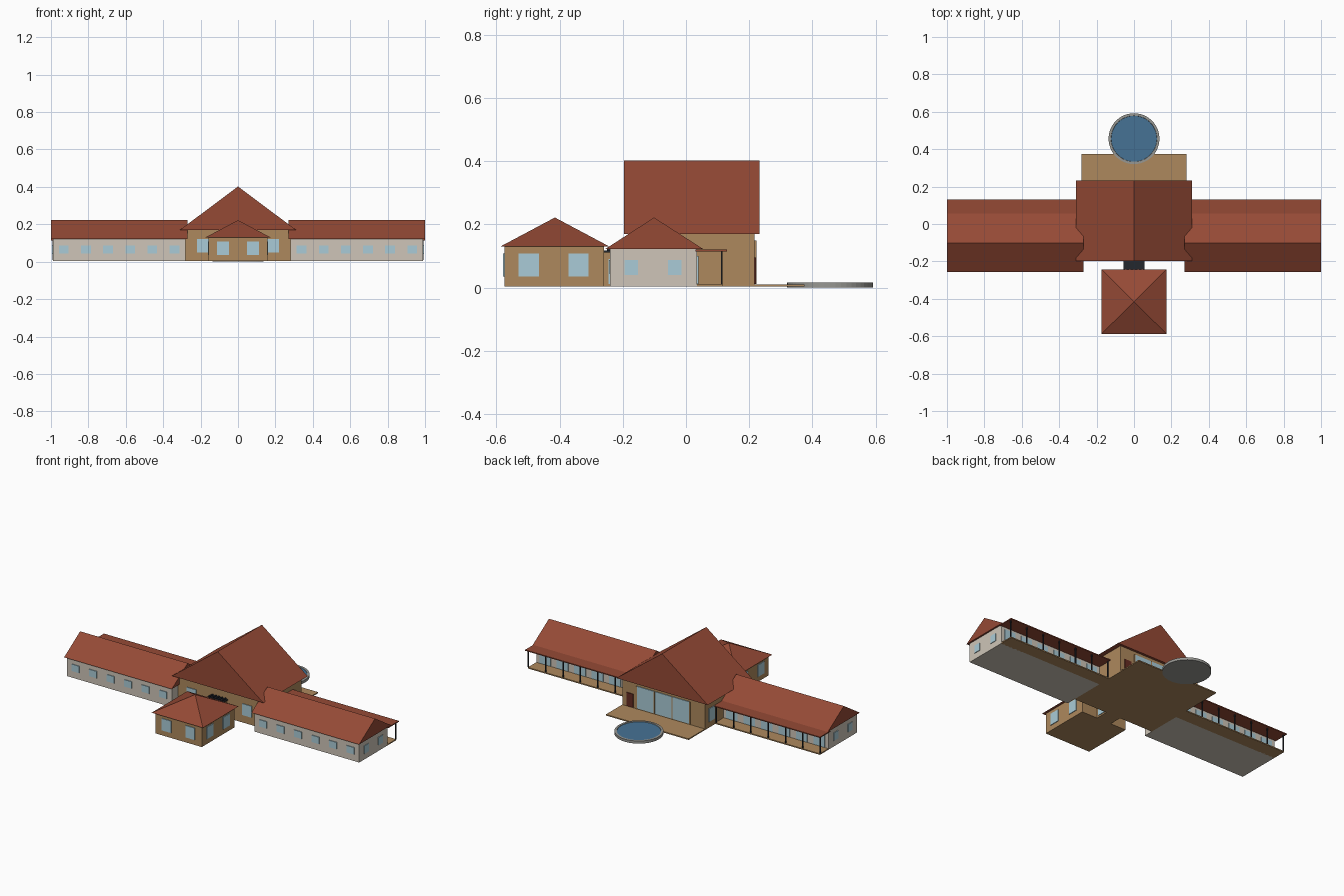
import bpy, bmesh
from mathutils import Matrix, Vector

cube = bpy.data.objects.get("Cube")
if cube:
    bpy.data.objects.remove(cube, do_unlink=True)


def material(name, r, g, b):
    m = bpy.data.materials.new(name)
    m.use_nodes = True
    m.diffuse_color = (r, g, b, 1)
    m.node_tree.nodes["Principled BSDF"].inputs["Base Color"].default_value = (r, g, b, 1)
    return m


RED = material("roof_red", .30, .068, .036)
TAN = material("tan_wall", .42, .25, .11)
CREAM = material("cream_wall", .62, .56, .48)
GLASS = material("pale_glass", .40, .60, .68)
DARK = material("dark_metal", .017, .02, .026)
DOOR = material("door_red_brown", .13, .025, .016)
STONE = material("pool_stone", .31, .31, .29)
WATER = material("pool_water", .061, .17, .30)

BASE = 0.003     # underside of the floors
PANE = 0.004     # how far panes stand proud of a wall


def finish(name, bm, *mats):
    bmesh.ops.recalc_face_normals(bm, faces=bm.faces)
    mesh = bpy.data.meshes.new(name)
    bm.to_mesh(mesh)
    bm.free()
    for m in mats:
        mesh.materials.append(m)
    ob = bpy.data.objects.new(name, mesh)
    bpy.context.scene.collection.objects.link(ob)
    return ob


def boxes(name, mat, *spans):
    """One object made of boxes, each given as (x0, x1, y0, y1, z0, z1)."""
    bm = bmesh.new()
    for s in spans:
        lo, hi = Vector(s[0::2]), Vector(s[1::2])
        m = Matrix.Translation((lo + hi) / 2) @ Matrix.Diagonal((*(hi - lo), 1))
        bmesh.ops.create_cube(bm, size=1, matrix=m)
    return finish(name, bm, mat)


def solid_roof(name, corners, ridge):
    """Closed roof as the hull of its eave corners and ridge points."""
    bm = bmesh.new()
    for p in corners + ridge:
        bm.verts.new(p)
    bmesh.ops.convex_hull(bm, input=bm.verts)
    bmesh.ops.dissolve_limit(bm, angle_limit=0.01, verts=bm.verts, edges=bm.edges)
    return finish(name, bm, RED)


def eaves(x0, x1, y0, y1, z):
    return [(x, y, z) for x in (x0, x1) for y in (y0, y1)]


def mirrored(spans):
    """The spans together with their copies across x = 0."""
    return spans + [(-s[1], -s[0], *s[2:]) for s in spans]


# Main hall with its gable roof
boxes("hall_walls", TAN, (-.28, .28, -.18, .217, BASE, .17))
solid_roof("hall_roof", eaves(-.31, .31, -.197, .232, .17),
           [(0, -.197, .402), (0, .232, .402)])
boxes("hall_front_windows", GLASS,
      *mirrored([(.155, .22, -.18 - PANE, -.17, .05, .12)]))
boxes("hall_side_window", GLASS, (-.28 - PANE, -.27, .125, .18, .04, .12))

# Glazed rear wall, its frame bars and the door
boxes("hall_rear_glass", GLASS, (-.18, .18, .21, .217 + PANE, .015, .15))
bars = [(x - .003, x + .003, .21, .223, .012, .15) for x in (-.18, -.06, .06, .18)]
boxes("hall_rear_frame", TAN, *bars)
boxes("hall_rear_door", DOOR, (.205, .25, .21, .217 + PANE, .012, .095))

# Rear terrace
boxes("terrace", TAN, (-.28, .28, .2, .375, BASE, .01))

# Round pool: a disc whose top is inset and sunk for the water
bm = bmesh.new()
bmesh.ops.create_cone(bm, cap_ends=True, segments=48, radius1=.136, radius2=.136,
                      depth=.016, matrix=Matrix.Translation((0, .456, .008)))
top = max(bm.faces, key=lambda f: f.calc_center_median().z)
bmesh.ops.inset_region(bm, faces=[top], thickness=.013)
bmesh.ops.inset_region(bm, faces=[top], thickness=.001, depth=-.003)
top.material_index = 1
finish("pool", bm, STONE, WATER)

# Front pavilion with a pyramid roof
boxes("pavilion_walls", TAN, (-.157, .157, -.575, -.26, BASE, .13))
solid_roof("pavilion_roof", eaves(-.174, .174, -.588, -.242, .13), [(0, -.415, .222)])
boxes("pavilion_front_windows", GLASS,
      *mirrored([(.048, .112, -.575 - PANE, -.57, .035, .108)]))
boxes("pavilion_side_windows", GLASS,
      *mirrored([(.15, .157 + PANE, y, y + .064, .035, .108) for y in (-.53, -.372)]))

# Link between pavilion and hall
boxes("link_walls", TAN, (-.05, .05, -.262, -.178, BASE, .112))
boxes("link_side_glass", GLASS, *mirrored([(.045, .05 + PANE, -.246, -.195, .012, .09)]))
boxes("link_roof", DARK, (-.057, .057, -.262, -.178, .112, .118))
boxes("link_roof_ribs", DARK,
      *[(.022 * i - .004, .022 * i + .004, -.25, -.18, .117, .124) for i in range(-2, 3)])

# Two long wings with a rear porch
START, END, ROOM = .28, .99, .1185
rooms = [START + ROOM * (i + .5) for i in range(6)]
wing_walls = [(START, END, -.24, .035, BASE, .123)]
boxes("wing_walls", CREAM, *mirrored(wing_walls))
for side, label in ((1, "left"), (-1, "right")):
    solid_roof(label + "_wing_roof", eaves(side * .27, side, -.256, .055, .122),
               [(side * .27, -.101, .222), (side, -.101, .222)])
boxes("wing_front_windows", GLASS,
      *mirrored([(x - .026, x + .026, -.24 - PANE, -.235, .045, .087) for x in rooms]))
boxes("wing_end_windows", GLASS,
      *mirrored([(.985, END + PANE, y, y + .043, .04, .088) for y in (-.195, -.057)]))
boxes("wing_porch_glass", GLASS,
      *mirrored([(x - .04, x + .036, .03, .035 + PANE, .012, .1) for x in rooms]))

# Porch deck, posts and lean-to roof
boxes("porch_decks", TAN, *mirrored([(START, END, .03, .117, BASE, .01)]))
boxes("porch_posts", DARK,
      *mirrored([(x - .003, x + .003, .11, .116, .01, .115)
                 for x in [START + .004 + (ROOM - .001) * i for i in range(7)]]))
boxes("porch_roofs", RED, *mirrored([(.27, 1, .03, .13, .114, .12)]))
